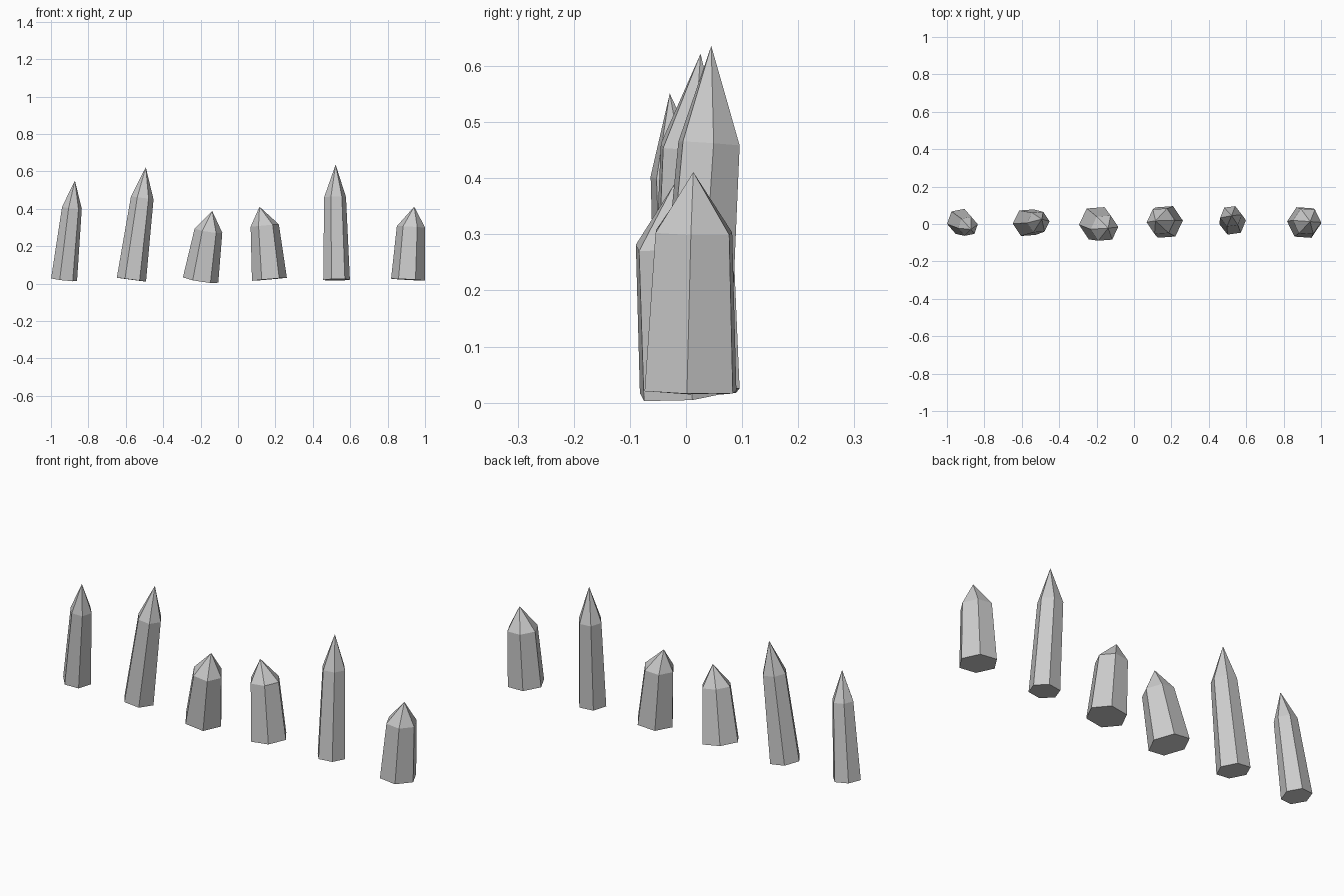
import bpy, bmesh, math
from mathutils import Vector

if "Cube" in bpy.data.objects:
    bpy.data.objects.remove(bpy.data.objects["Cube"])

SIDES = 6


def crystal(name, base, shoulder, tip, r_base, r_shoulder, turn):
    """Tapered, leaning hexagonal shaft closed by a pointed cap."""
    base, shoulder, tip = Vector(base), Vector(shoulder), Vector(tip)
    lean = Vector((0, 0, 1)).rotation_difference(shoulder - base)
    bm = bmesh.new()

    def ring(centre, r):
        angles = [math.radians(turn) + math.tau * i / SIDES for i in range(SIDES)]
        return [bm.verts.new(centre + lean @ Vector((r * math.cos(a), r * math.sin(a), 0)))
                for a in angles]

    low, high = ring(base, r_base), ring(shoulder, r_shoulder)
    point = bm.verts.new(tip)
    bm.faces.new(low[::-1])
    for i in range(SIDES):
        j = (i + 1) % SIDES
        bm.faces.new((low[i], low[j], high[j], high[i]))
        bm.faces.new((high[i], high[j], point))
    bmesh.ops.recalc_face_normals(bm, faces=bm.faces)
    mesh = bpy.data.meshes.new(name)
    bm.to_mesh(mesh)
    bm.free()
    bpy.context.collection.objects.link(bpy.data.objects.new(name, mesh))


# Row of crystals: base centre, shoulder centre, tip, radii, turn in degrees
crystals = [
    ((-0.930, 0.014, 0.021), (-0.888, -0.012, 0.405), (-0.872, -0.029, 0.551), 0.071, 0.054, 11),
    ((-0.570, 0.007, 0.021), (-0.512, 0.010, 0.458), (-0.493, 0.026, 0.622), 0.079, 0.061, 4),
    ((-0.200, 0.004, 0.019), (-0.158, -0.022, 0.283), (-0.138, -0.022, 0.388), 0.096, 0.075, 4),
    ((0.168, 0.011, 0.023), (0.143, 0.015, 0.310), (0.115, 0.017, 0.411), 0.094, 0.076, 4),
    ((0.527, 0.010, 0.020), (0.519, 0.041, 0.462), (0.522, 0.045, 0.636), 0.072, 0.059, 8),
    ((0.909, 0.008, 0.021), (0.925, 0.014, 0.303), (0.942, 0.013, 0.411), 0.091, 0.076, -4),
]
for n, spec in enumerate(crystals, 1):
    crystal(f"crystal_{n}", *spec)
